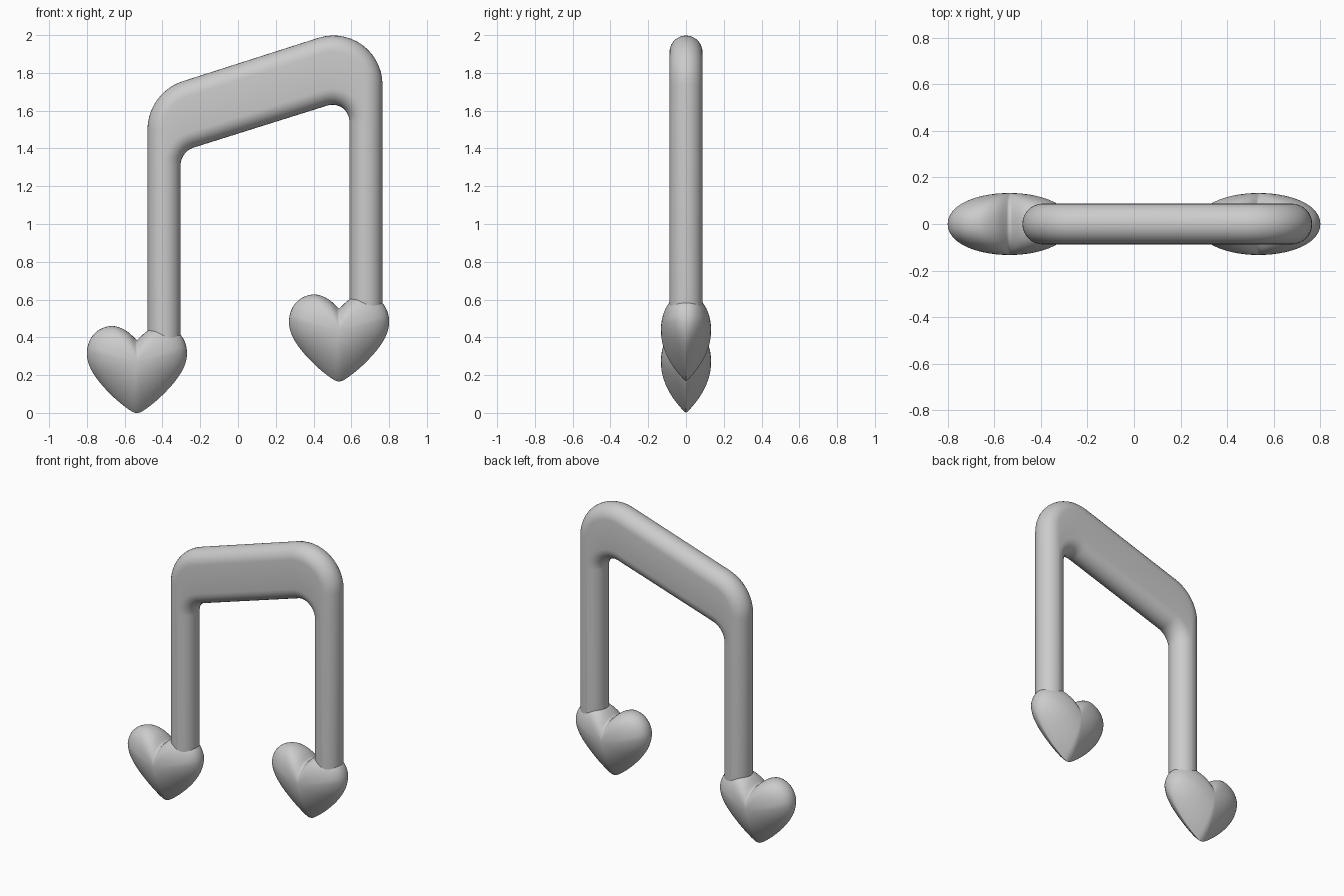
import bpy, bmesh, math
from mathutils import Vector

if "Cube" in bpy.data.objects:
    bpy.data.objects.remove(bpy.data.objects["Cube"])

R = 0.0875      # half thickness of frame


def finish(name, bm):
    bmesh.ops.recalc_face_normals(bm, faces=bm.faces)
    me = bpy.data.meshes.new(name)
    bm.to_mesh(me)
    bm.free()
    ob = bpy.data.objects.new(name, me)
    bpy.context.collection.objects.link(ob)
    for p in me.polygons:
        p.use_smooth = True
    return ob


def bridge(bm, a, b):
    n = len(a)
    for i in range(n):
        j = (i + 1) % n
        bm.faces.new((a[i], a[j], b[j], b[i]))


def fillet(prev, cur, nxt, rad, steps=14):
    """Arc points and inward normals (outline runs clockwise)."""
    d1, d2 = (cur - prev).normalized(), (nxt - cur).normalized()
    turn = d1.x * d2.y - d1.y * d2.x
    ang = d1.angle(d2)
    side = 1 if turn > 0 else -1
    start = cur - d1 * rad * math.tan(ang / 2)
    n1 = Vector((-d1.y, d1.x)) * side
    c = start + n1 * rad
    out = []
    for i in range(steps + 1):
        a = side * ang * i / steps
        v = -n1
        v = Vector((v.x * math.cos(a) - v.y * math.sin(a),
                    v.x * math.sin(a) + v.y * math.cos(a)))
        out.append((c + v * rad, v * side))   # inward = right of travel
    return out


# Frame: two stems and slanted beam, one outline with a fully rounded edge
corners = [(-0.479, 0.24, R - .0005), (-0.479, 1.696, 0.27), (0.765, 2.094, 0.26),
           (0.765, 0.42, R - .0005), (0.59, 0.42, R - .0005), (0.59, 1.664, 0.09),
           (-0.304, 1.383, 0.10), (-0.304, 0.24, R - .0005)]
outline = []
for i, (x, z, rad) in enumerate(corners):
    p, q = corners[i - 1], corners[(i + 1) % len(corners)]
    outline += fillet(Vector(p[:2]), Vector((x, z)), Vector(q[:2]), rad)

bm = bmesh.new()
rings = []
STEPS = 16
for k in range(STEPS + 1):
    t = math.radians(-88 + 176 * k / STEPS)
    d = R * (1 - math.cos(t))
    rings.append([bm.verts.new((p.x + n.x * d, R * math.sin(t), p.y + n.y * d))
                  for p, n in outline])
for a, b in zip(rings, rings[1:]):
    bridge(bm, a, b)
caps = [bm.faces.new(rings[0]), bm.faces.new(rings[-1])]
bmesh.ops.triangulate(bm, faces=caps)
frame = finish("note_frame", bm)
bpy.context.view_layer.objects.active = frame
frame.select_set(True)
bpy.ops.object.shade_smooth_by_angle(angle=math.radians(40))


# Heart profile: right half, tip to notch, smoothed with Catmull-Rom
half = [(0, 0), (0.04, 0.016), (0.12, 0.08), (0.2, 0.165), (0.25, 0.245),
        (0.265, 0.32), (0.247, 0.39), (0.2, 0.44), (0.13, 0.46),
        (0.06, 0.437), (0, 0.385)]


def smooth_half():
    pts = [Vector(p) for p in half]
    pts = [Vector((-0.04, 0.016))] + pts + [pts[-1] * 2 - pts[-2]]
    out = []
    for a, b, c, d in zip(pts, pts[1:], pts[2:], pts[3:]):
        for i in range(5):
            t = i / 5
            out.append(0.5 * (2 * b + (c - a) * t + (2 * a - 5 * b + 4 * c - d) * t * t
                              + (3 * b - a - 3 * c + d) * t ** 3))
    return out + [pts[-2]]


def heart(name, x0, z0):
    right = smooth_half()
    loop = right + [Vector((-p.x, p.y)) for p in right[-2:0:-1]]
    c = Vector((0, 0.27))
    bm = bmesh.new()
    edge = [bm.verts.new((x0 + p.x, 0, z0 + p.y)) for p in loop]
    for side in (-1, 1):
        last = edge
        for k in range(1, 14):
            a = math.pi / 2 * k / 14
            s = math.cos(a)
            ring = []
            for p in loop:
                # fuller lobes, sharper towards the tip
                f = min(1, max(0, (0.34 - p.y) / 0.34))
                y = side * 0.133 * (1 - s * s) ** (0.45 + 0.5 * f)
                q = c + (p - c) * s
                ring.append(bm.verts.new((x0 + q.x, y, z0 + q.y)))
            bridge(bm, last, ring)
            last = ring
        mid = bm.verts.new((x0, side * 0.133, z0 + c.y))
        for i in range(len(last)):
            bm.faces.new((last[i], last[(i + 1) % len(last)], mid))
    finish(name, bm)


heart("left_heart", -0.535, 0.0)
heart("right_heart", 0.535, 0.167)
